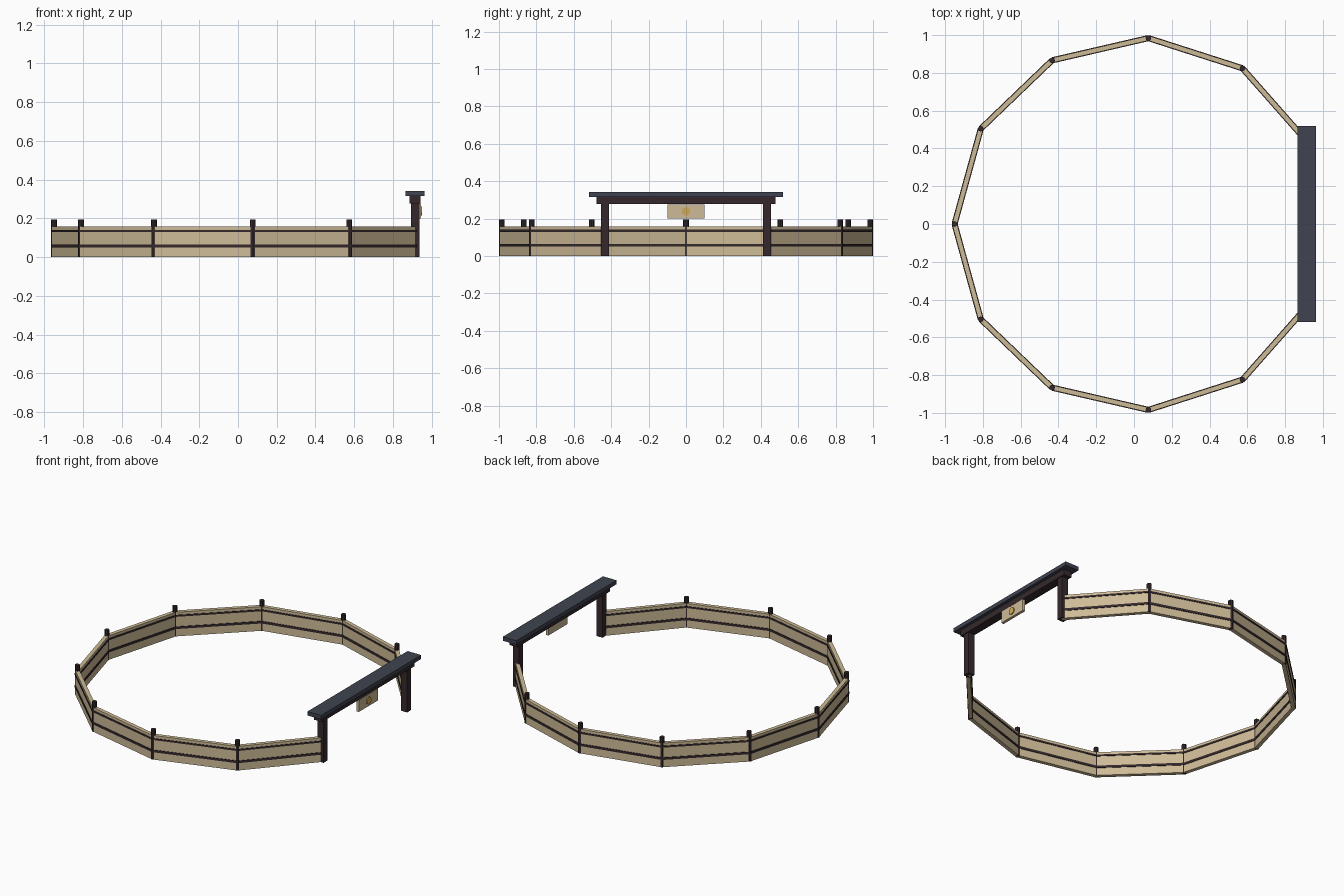
import bpy, math
from mathutils import Vector

if "Cube" in bpy.data.objects:
    bpy.data.objects.remove(bpy.data.objects["Cube"])


def material(name, rgb):
    m = bpy.data.materials.new(name)
    m.diffuse_color = (*rgb, 1)
    m.use_nodes = True
    m.node_tree.nodes["Principled BSDF"].inputs["Base Color"].default_value = m.diffuse_color
    return m


CREAM = material("cream_plaster", (0.62, 0.50, 0.31))
DARK = material("dark_wood", (0.035, 0.022, 0.025))
SLATE = material("slate_roof", (0.05, 0.057, 0.08))
GOLD = material("gold", (0.65, 0.40, 0.09))


def box(name, centre, size, mat, turn=0.0):
    bpy.ops.mesh.primitive_cube_add(size=1, location=centre, rotation=(0, 0, turn))
    o = bpy.context.object
    o.name = name
    o.scale = size
    bpy.ops.object.transform_apply(location=False, rotation=False, scale=True)
    o.data.materials.append(mat)
    return o


def cylinder(name, centre, radius, depth, sides, mat, rot=(0, 0, 0)):
    bpy.ops.mesh.primitive_cylinder_add(vertices=sides, radius=radius, depth=depth,
                                        location=centre, rotation=rot)
    o = bpy.context.object
    o.name = name
    o.data.materials.append(mat)
    return o


# Ring corners: ten equal wall sections with an opening on the +x side
RADIUS, CX, STEP = 0.985, 0.035, math.radians(30.8)
corners = [Vector((CX - RADIUS * math.cos(i * STEP), RADIUS * math.sin(i * STEP), 0))
           for i in range(-5, 6)]

# Wall panels with two protruding rails each
for a, b in zip(corners, corners[1:]):
    d, mid = b - a, (a + b) / 2
    turn = math.atan2(d.y, d.x)
    box("wall_panel", (mid.x, mid.y, 0.079), (d.length, 0.025, 0.158), CREAM, turn)
    for z, h in ((0.057, 0.015), (0.135, 0.011)):
        box("wall_rail", (mid.x, mid.y, z), (d.length, 0.032, h), DARK, turn)

# Posts at the inner corners
for p in corners[1:-1]:
    cylinder("wall_post", (p.x, p.y, 0.0975), 0.015, 0.195, 8, DARK)

# Gate: two posts, lintel and flat roof
GX = 0.915
for s in (-1, 1):
    box("gate_post", (GX, s * 0.432, 0.14), (0.045, 0.043, 0.28), DARK)
box("gate_lintel", (GX, 0, 0.297), (0.056, 0.956, 0.038), DARK)
box("gate_roof", (GX, 0, 0.329), (0.098, 1.036, 0.026), SLATE)

# Hanging sign with a round emblem
box("sign_board", (0.936, 0, 0.238), (0.018, 0.198, 0.076), CREAM)
cylinder("sign_disc", (0.945, 0, 0.238), 0.023, 0.012, 16, GOLD, (0, math.pi / 2, 0))
